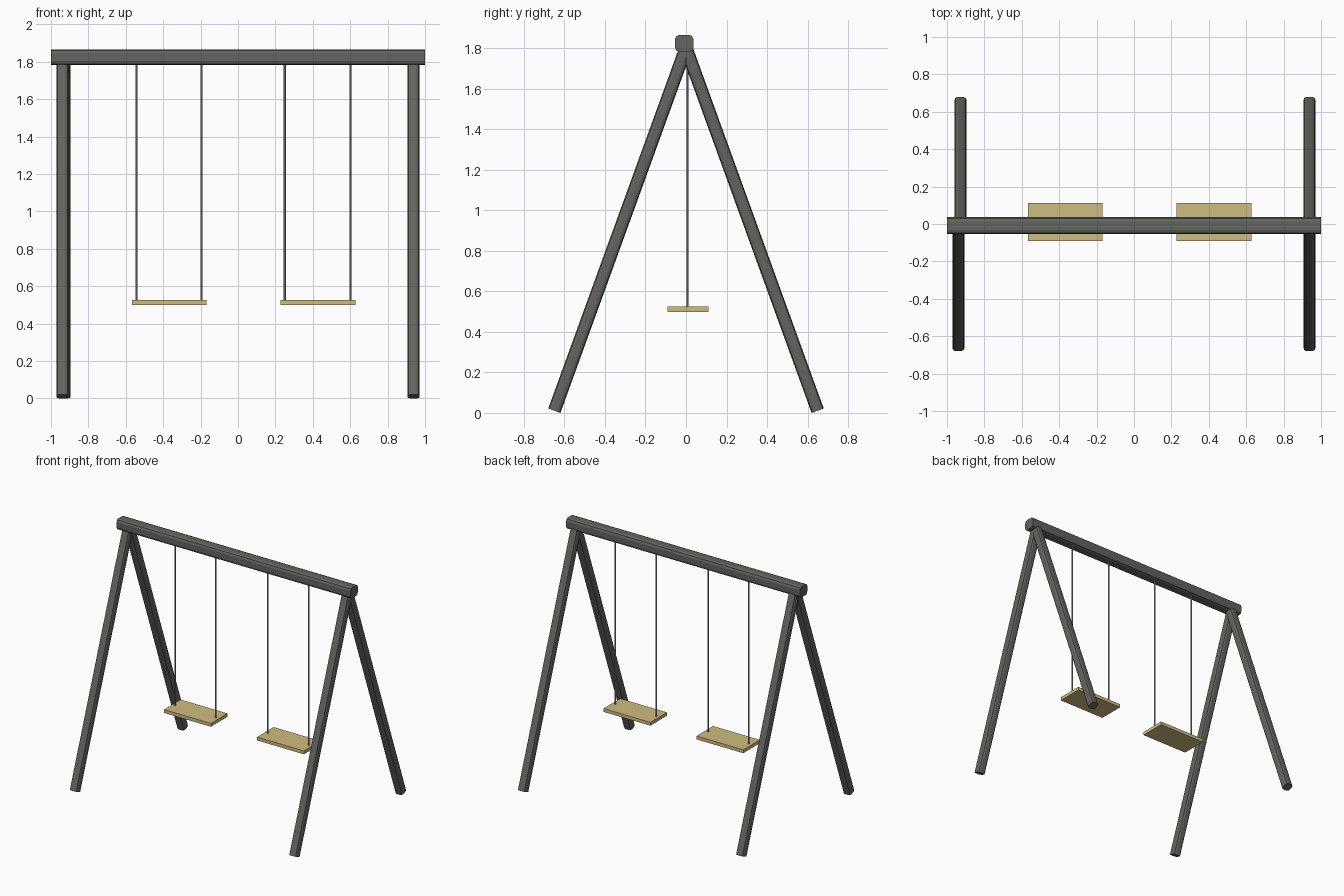
import bpy
import math
from mathutils import Vector

if "Cube" in bpy.data.objects:
    bpy.data.objects.remove(bpy.data.objects["Cube"])


def material(name, rgb):
    m = bpy.data.materials.new(name)
    m.diffuse_color = (*rgb, 1.0)
    m.use_nodes = True
    m.node_tree.nodes["Principled BSDF"].inputs["Base Color"].default_value = m.diffuse_color
    return m


STEEL = material("dark grey frame", (0.125, 0.127, 0.115))
ROPE = material("grey rope", (0.36, 0.36, 0.39))
WOOD = material("tan wood", (0.63, 0.50, 0.22))


def finish(ob, name, mat):
    ob.name = name
    ob.data.materials.append(mat)
    return ob


def box(name, centre, size, mat, tilt=0.0):
    bpy.ops.mesh.primitive_cube_add(size=1, location=centre, rotation=(tilt, 0, 0))
    ob = bpy.context.object
    ob.scale = size
    bpy.ops.object.transform_apply(location=False, rotation=False, scale=True)
    return finish(ob, name, mat)


def rounded_bar(name, centre, size, axis, radius, tilt=0.0):
    """Square bar whose long edges are rounded; the ends stay flat."""
    ob = box(name, centre, size, STEEL, tilt)
    me = ob.data
    weight = me.attributes.new("bevel_weight_edge", 'FLOAT', 'EDGE')
    for e in me.edges:
        a, b = (me.vertices[i].co for i in e.vertices)
        weight.data[e.index].value = 1.0 if abs((a - b)[axis]) > 0.5 * size[axis] else 0.0
    bev = ob.modifiers.new("rounded edges", 'BEVEL')
    bev.limit_method = 'WEIGHT'
    bev.width = radius
    bev.segments = 2
    return ob


# Top beam
rounded_bar("top_beam", (0, -0.009, 1.824), (2.0, 0.091, 0.084), 0, 0.022)

# Four splayed legs, each running from the foot up into the beam
for name, x, side in (("front_left_leg", -0.939, -1), ("back_left_leg", -0.928, 1),
                      ("front_right_leg", 0.938, -1), ("back_right_leg", 0.938, 1)):
    foot = Vector((x, side * 0.650, 0.0108))
    top = Vector((x, side * 0.001, 1.80))
    d = top - foot
    rounded_bar(name, (foot + top) / 2, (0.064, 0.064, d.length), 2, 0.018,
                math.atan2(-d.y, d.z))

# Two swings: seat plus a pair of ropes
for name, seat_x, rope_xs in (("left", -0.368, (-0.543, -0.194)),
                              ("right", 0.427, (0.25, 0.601))):
    box(name + "_seat", (seat_x, 0.01, 0.512), (0.4, 0.202, 0.026), WOOD)
    for i, x in enumerate(rope_xs):
        bpy.ops.mesh.primitive_cylinder_add(vertices=8, radius=0.0055, depth=1.28,
                                            location=(x, 0.007, 1.16))
        finish(bpy.context.object, f"{name}_rope_{i + 1}", ROPE)
